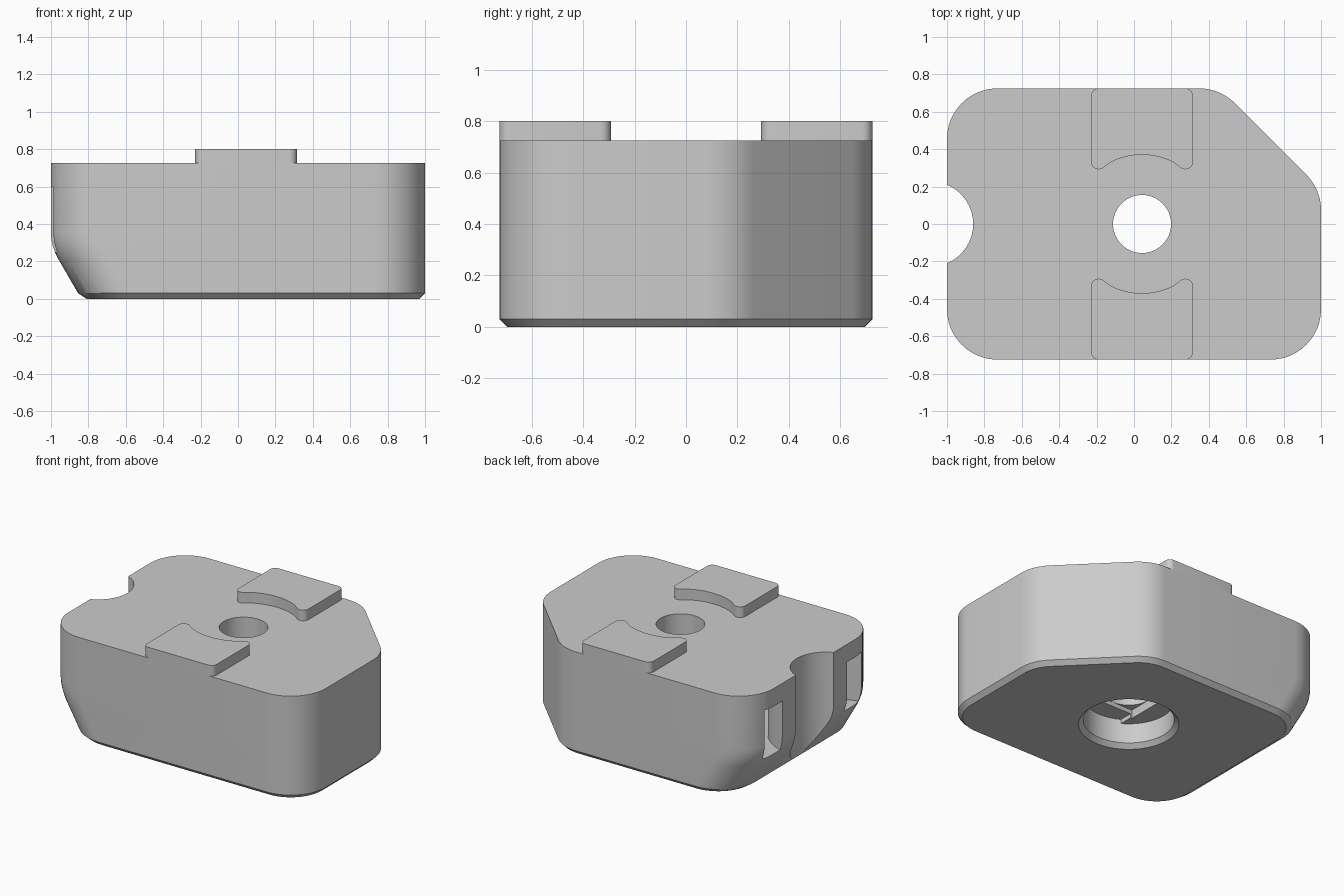
import bpy, bmesh, math
from mathutils import Vector

if "Cube" in bpy.data.objects:
    bpy.data.objects.remove(bpy.data.objects["Cube"])

grey = bpy.data.materials.new("light_grey")
grey.use_nodes = True
grey.diffuse_color = (0.6, 0.6, 0.6, 1)
grey.node_tree.nodes["Principled BSDF"].inputs["Base Color"].default_value = (0.6, 0.6, 0.6, 1)


def rounded(corners, steps=12):
    """Polygon (x, y, radius) with each corner replaced by an arc."""
    pts = []
    for i, (x, y, r) in enumerate(corners):
        p = Vector((x, y))
        if r == 0:
            pts.append(p)
            continue
        a = (Vector(corners[i - 1][:2]) - p).normalized()
        b = (Vector(corners[(i + 1) % len(corners)][:2]) - p).normalized()
        half = a.angle(b) / 2
        centre = p + (a + b).normalized() * (r / math.sin(half))
        start = p + a * (r / math.tan(half)) - centre
        end = p + b * (r / math.tan(half)) - centre
        sweep = end.angle_signed(start)
        for k in range(steps + 1):
            t = sweep * k / steps
            pts.append(centre + Vector((start.x * math.cos(t) - start.y * math.sin(t),
                                        start.x * math.sin(t) + start.y * math.cos(t))))
    return pts


def arc(cx, cy, r, a0=0, a1=360, steps=96, closed=True):
    n = steps if closed else steps + 1
    angles = [math.radians(a0 + (a1 - a0) * k / steps) for k in range(n)]
    return [Vector((cx + r * math.cos(a), cy + r * math.sin(a))) for a in angles]


def loft(name, layers):
    """Closed solid through matching outlines, given as (z, outline)."""
    bm = bmesh.new()
    rings = [[bm.verts.new((p.x, p.y, z)) for p in outline] for z, outline in layers]
    n = len(rings[0])
    bm.faces.new(rings[0][::-1])
    bm.faces.new(rings[-1])
    for low, high in zip(rings, rings[1:]):
        for i in range(n):
            j = (i + 1) % n
            bm.faces.new((low[i], low[j], high[j], high[i]))
    bmesh.ops.recalc_face_normals(bm, faces=bm.faces)
    mesh = bpy.data.meshes.new(name)
    bm.to_mesh(mesh)
    bm.free()
    mesh.materials.append(grey)
    obj = bpy.data.objects.new(name, mesh)
    bpy.context.collection.objects.link(obj)
    return obj


def activate(obj):
    bpy.ops.object.select_all(action="DESELECT")
    obj.select_set(True)
    bpy.context.view_layer.objects.active = obj


def cut(obj, layers):
    cutter = loft("cutter", layers)
    cutter.hide_render = True
    mod = obj.modifiers.new("cut", "BOOLEAN")
    mod.operation, mod.solver, mod.object = "DIFFERENCE", "EXACT", cutter
    activate(obj)
    bpy.ops.object.modifier_apply(modifier=mod.name)
    bpy.data.objects.remove(cutter)


# Block: rounded outline with one clipped corner and a sloped lower end
WIDE, TOP, RADIUS = 0.725, 0.725, 0.27


def block_outline(left, inset=0.0):
    k = inset * math.tan(math.pi / 8)
    r = RADIUS - inset
    w = WIDE - inset
    return rounded([(left + inset, -w, r), (1 - inset, -w, r), (1 - inset, 0.185 - k, r),
                    (0.46 - k, w, r), (left + inset, w, r)])


slope = [(0.03, -0.855), (0.215, -0.962), (0.25, -0.979), (0.285, -0.991),
         (0.32, -0.998), (0.35, -1), (TOP, -1)]
body = loft("block", [(0, block_outline(-0.84, 0.03))] + [(z, block_outline(x)) for z, x in slope])

# Bolt hole, countersunk bore and the two stepped ledges above it
HX, HOLE, BORE, DEEP = 0.043, 0.156, 0.29, 0.17


def clamp(pts, in_x, in_y):
    return [Vector((max(HX - in_x, min(HX + in_x, p.x)), max(-in_y, min(in_y, p.y)))) for p in pts]


ring = arc(HX, 0, BORE)
cut(body, [(-0.03, arc(HX, 0, BORE + 0.06)), (0.03, ring), (DEEP, ring)])
slot = [p for p in ring if abs(p.x - HX) < HOLE]
cut(body, [(DEEP - 0.02, slot), (DEEP + 0.03, slot)])
square = [Vector((HX + sx * HOLE, sy * HOLE)) for sx, sy in ((-1, -1), (1, -1), (1, 1), (-1, 1))]
cut(body, [(DEEP - 0.02, square), (DEEP + 0.06, square)])
hole = arc(HX, 0, HOLE - 0.001)
cut(body, [(DEEP - 0.02, hole), (1, hole)])

# Round end notch with a strap channel curving behind it
NX = -1.0875
notch = arc(NX, 0, 0.2275)
cut(body, [(-0.1, notch), (1, notch)])
channel = (arc(NX, 0, 0.547, -90, 90, 48, False) + arc(NX, 0, 0.37, 90, -90, 48, False))
cut(body, [(0.25, channel), (0.6, channel)])

# Raised locating pads with a hollow facing the hole
parts = [body]
for name, side in (("back_pad", 1), ("front_pad", -1)):
    hollow = [(p.x, p.y, 0) for p in arc(HX, 0, 0.37, 117, 63, 24, False)]
    x0, x1 = HX - 0.272, HX + 0.272
    corners = [(x1, 0.253, 0.04), (x1, WIDE, 0.04), (x0, WIDE, 0.04), (x0, 0.253, 0.04)] + hollow
    outline = [Vector((p.x, p.y * side)) for p in rounded(corners, 8)]
    parts.append(loft(name, [(TOP, outline), (0.8, outline)]))

for obj in parts:
    activate(obj)
    bpy.ops.object.shade_smooth_by_angle(angle=math.radians(28))
